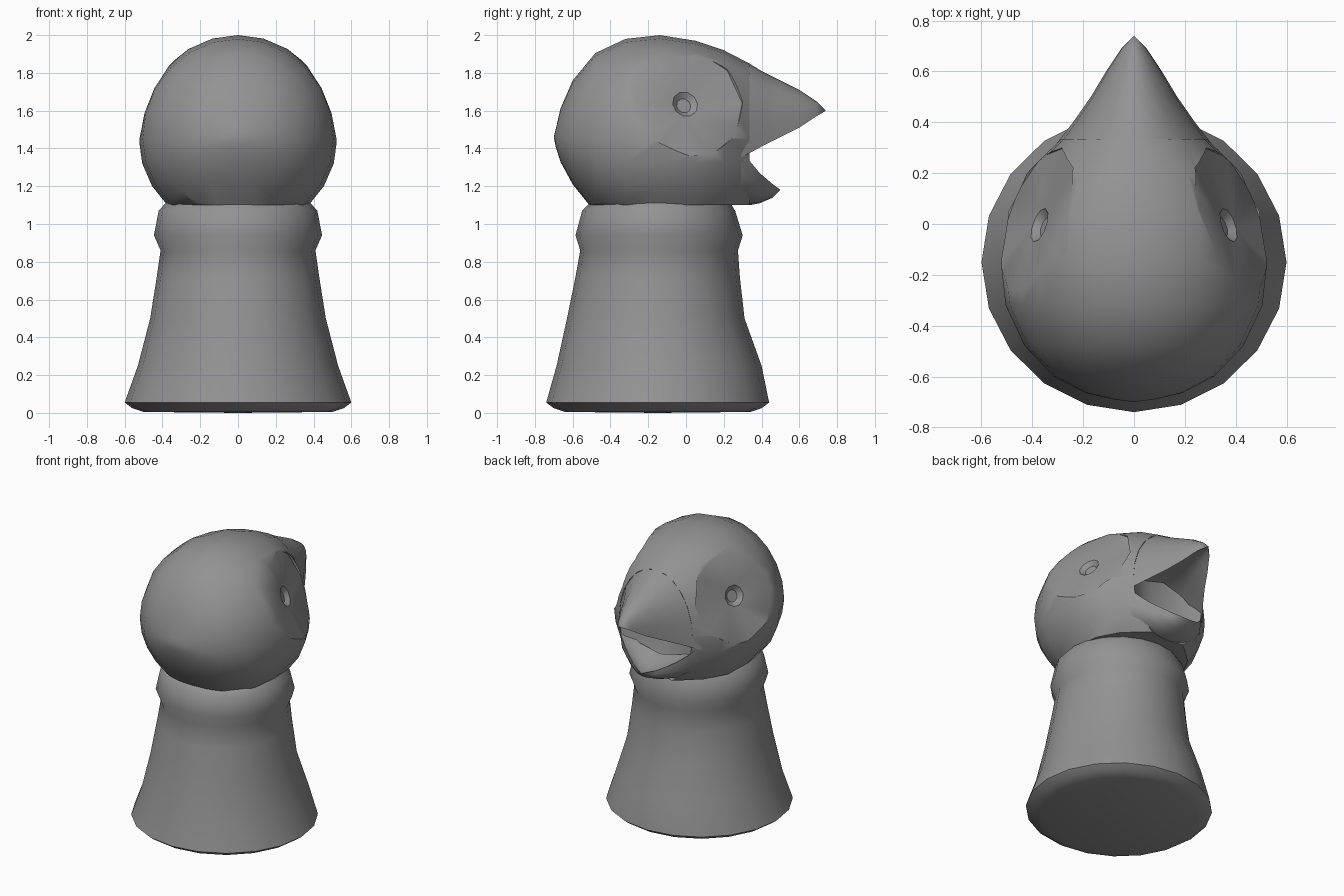
import bpy, bmesh, math
from mathutils import Vector

if "Cube" in bpy.data.objects:
    bpy.data.objects.remove(bpy.data.objects["Cube"])

grey = bpy.data.materials.new("dark_grey")
grey.diffuse_color = (0.29, 0.29, 0.29, 1)
grey.use_nodes = True
grey.node_tree.nodes["Principled BSDF"].inputs["Base Color"].default_value = grey.diffuse_color


def loft(name, rings, start=None, end=None, floor=None):
    """Skin equal-length rings; start/end are optional apex points, floor trims flat below z."""
    bm = bmesh.new()
    rows = [[bm.verts.new(p) for p in r] for r in rings]
    n = len(rows[0])
    for a, b in zip(rows, rows[1:]):
        for i in range(n):
            j = (i + 1) % n
            bm.faces.new((a[i], a[j], b[j], b[i]))
    for row, apex in ((rows[0], start), (rows[-1], end)):
        if apex:
            v = bm.verts.new(apex)
            for i in range(n):
                bm.faces.new((row[i], row[(i + 1) % n], v))
    if floor is not None:
        bmesh.ops.bisect_plane(bm, geom=bm.verts[:] + bm.edges[:] + bm.faces[:],
                               plane_co=(0, 0, floor), plane_no=(0, 0, 1), clear_inner=True)
        bmesh.ops.holes_fill(bm, edges=[e for e in bm.edges if e.is_boundary], sides=0)
    bmesh.ops.recalc_face_normals(bm, faces=bm.faces)
    me = bpy.data.meshes.new(name)
    bm.to_mesh(me)
    bm.free()
    me.materials.append(grey)
    ob = bpy.data.objects.new(name, me)
    bpy.context.collection.objects.link(ob)
    return ob


def activate(ob):
    bpy.ops.object.select_all(action='DESELECT')
    ob.select_set(True)
    bpy.context.view_layer.objects.active = ob


def smooth(ob, angle=35):
    activate(ob)
    bpy.ops.object.shade_smooth_by_angle(angle=math.radians(angle))


def circle(n):
    return [2 * math.pi * i / n for i in range(n)]


# Body and collar: z, half width, back y, front y
body_profile = [
    (0.005, 0.50, -0.64, 0.34), (0.025, 0.56, -0.70, 0.40),
    (0.055, 0.60, -0.74, 0.44), (0.25, 0.53, -0.685, 0.40),
    (0.50, 0.465, -0.63, 0.31), (0.72, 0.43, -0.585, 0.285),
    (0.86, 0.41, -0.56, 0.275), (0.94, 0.445, -0.585, 0.30),
    (1.07, 0.42, -0.55, 0.26), (1.12, 0.375, -0.50, 0.23),
    (1.13, 0.32, -0.45, 0.18),
]
rings = []
for z, w, back, front in body_profile:
    c, r = (back + front) / 2, (front - back) / 2
    rings.append([(w * math.cos(t), c + r * math.sin(t), z) for t in circle(20)])
smooth(loft("body", rings, start=(0, -0.15, 0), end=(0, -0.14, 1.13)))

# Head: egg-shaped slices along y (y, top, bottom, half width), trimmed flat underneath
head_profile = [
    (-0.69, 1.50, 1.41, 0.08), (-0.665, 1.61, 1.33, 0.19),
    (-0.60, 1.76, 1.21, 0.315), (-0.48, 1.905, 1.06, 0.43),
    (-0.32, 1.98, 0.97, 0.505), (-0.14, 2.00, 0.95, 0.525),
    (0.05, 1.97, 0.95, 0.505), (0.20, 1.92, 0.98, 0.425),
    (0.335, 1.85, 1.06, 0.285),
]
rings = []
for y, top, bot, w in head_profile:
    rings.append([(w * math.cos(t), y, 1.45 + math.sin(t) *
                   ((top - 1.45) if math.sin(t) > 0 else (1.45 - bot)))
                  for t in circle(24)])
head = loft("head", rings, start=(0, -0.70, 1.46), end=(0, 0.16, 1.38), floor=1.10)

# Eye sockets: shallow dished facets with a small pit, cut into both sides of the head
for side in (-1, 1):
    dish = [[(r * math.cos(t), r * math.sin(t), z) for t in circle(10)]
            for r, z in ((0.42, 0.30), (0.315, 0.0), (0.07, -0.015), (0.04, -0.04))]
    cutter = loft("eye_cutter", dish, start=(0, 0, 0.30), end=(0, 0, -0.04))
    cutter.location = (side * 0.385, 0.0, 1.64)
    normal = Vector((side * 1.0, 0.35, 0.42))
    cutter.rotation_euler = normal.to_track_quat('Z', 'Y').to_euler()
    cutter.hide_render = True
    bpy.context.view_layer.update()
    mod = head.modifiers.new("eye", 'BOOLEAN')
    mod.operation = 'DIFFERENCE'
    mod.solver = 'EXACT'
    mod.object = cutter
    activate(head)
    bpy.ops.object.modifier_apply(modifier=mod.name)
    bpy.data.objects.remove(cutter)
smooth(head)


# Beak halves: half-round outside, hollowed inside (y, mouth z, outer z, half width)
def beak(name, sections, tip, hollow, power):
    rings = []
    for y, zm, zo, w in sections:
        outer = [(w * math.cos(t), y, zm + (zo - zm) * math.sin(t) ** power)
                 for t in [math.pi * i / 10 for i in range(10)]] + [(-w, y, zm)]
        inner = [(u * w, y, zm + hollow * (zo - zm) * (1 - u * u))
                 for u in (-0.85, -0.5, 0, 0.5, 0.85)]
        rings.append(outer + inner)
    smooth(loft(name, rings, end=tip))


beak("upper_beak", [(0.29, 1.35, 1.86, 0.325), (0.335, 1.375, 1.85, 0.29),
                    (0.40, 1.41, 1.81, 0.24), (0.50, 1.46, 1.76, 0.17),
                    (0.60, 1.51, 1.71, 0.11), (0.69, 1.57, 1.65, 0.05)],
     (0, 0.74, 1.60), 0.35, 0.9)
beak("lower_beak", [(0.29, 1.38, 1.10, 0.32), (0.34, 1.33, 1.10, 0.275),
                    (0.39, 1.27, 1.11, 0.20), (0.46, 1.21, 1.14, 0.09)],
     (0, 0.50, 1.18), 0.5, 0.75)
